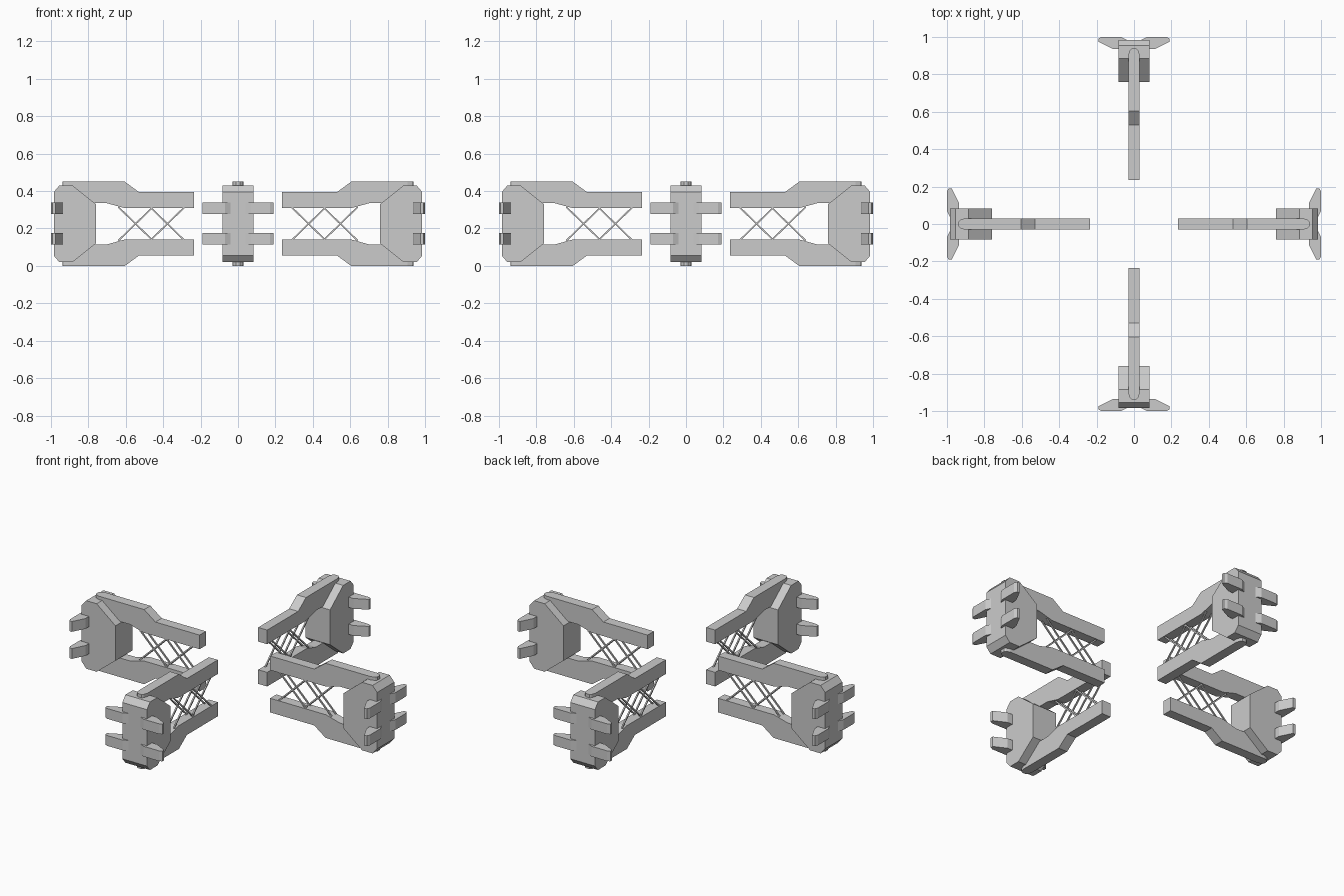
import bpy, math
from mathutils import Matrix, Vector

if "Cube" in bpy.data.objects:
    bpy.data.objects.remove(bpy.data.objects["Cube"])

MID = 0.225  # mirror height


def prism(name, pts, to3d, lo, hi, rot):
    """Extrude a 2D profile between lo and hi; to3d maps (u, v, depth) to xyz."""
    n = len(pts)
    verts = [rot @ Vector(to3d(u, v, d)) for d in (lo, hi) for u, v in pts]
    faces = [list(range(n))[::-1], list(range(n, 2 * n))]
    faces += [[i, (i + 1) % n, n + (i + 1) % n, n + i] for i in range(n)]
    me = bpy.data.meshes.new(name)
    me.from_pydata(verts, [], faces)
    ob = bpy.data.objects.new(name, me)
    bpy.context.collection.objects.link(ob)
    bpy.context.view_layer.objects.active = ob
    ob.select_set(True)
    bpy.ops.object.mode_set(mode='EDIT')
    bpy.ops.mesh.select_all(action='SELECT')
    bpy.ops.mesh.normals_make_consistent(inside=False)
    bpy.ops.object.mode_set(mode='OBJECT')
    ob.select_set(False)
    return ob


def side(u, v, d):
    return (u, d, v)


def plan(u, v, d):
    return (u, v, d)


BEAM = [(0.235, 0.31), (0.61, 0.31), (0.70, 0.335), (0.905, 0.335),
        (0.905, 0.45), (0.605, 0.45), (0.53, 0.395), (0.235, 0.395)]
BLOCK = [(0.76, 0.12), (0.76, 0.33), (0.885, 0.43), (0.955, 0.43), (0.985, 0.395),
         (0.985, 0.055), (0.955, 0.02), (0.885, 0.02)]
NOSE = [(0.905, -0.03), (0.93, -0.022), (0.938, -0.012), (0.938, 0.012),
        (0.93, 0.022), (0.905, 0.03)]
CLAW = [(0.985, 0.04), (1.0, 0.07), (1.0, 0.172), (0.992, 0.19), (0.975, 0.19),
        (0.937, 0.115), (0.935, 0.04)]


def rod(a, b, y, rot):
    """Thin square strut between two points in the side plane."""
    a, b = Vector(a), Vector(b)
    t = (b - a).normalized() * 0.004
    n = Vector((-t.y, t.x))
    return prism("brace_rod", [a + n, b + n, b - n, a - n], side, y - 0.004, y + 0.004, rot)


for k in range(4):
    rot = Matrix.Rotation(k * math.pi / 2, 3, 'Z')
    # end block
    prism("end_block", BLOCK, side, -0.082, 0.082, rot)
    # upper and lower beams with tapered tips
    for s in (1, -1):
        prism("beam", [(x, MID + s * (z - MID)) for x, z in BEAM], side, -0.03, 0.03, rot)
        z = sorted((MID + s * 0.11, MID + s * 0.225))
        prism("beam_tip", NOSE, plan, z[0], z[1], rot)
        # claws on both sides
        for z0 in (0.115, 0.278):
            prism("claw", [(x, s * y) for x, y in CLAW], plan, z0, z0 + 0.062, rot)
        # crossed braces
        for x0, x1 in ((0.285, 0.47), (0.455, 0.64)):
            rod((x0, 0.135), (x1, 0.315), s * 0.02, rot)
            rod((x0, 0.315), (x1, 0.135), s * 0.02, rot)
